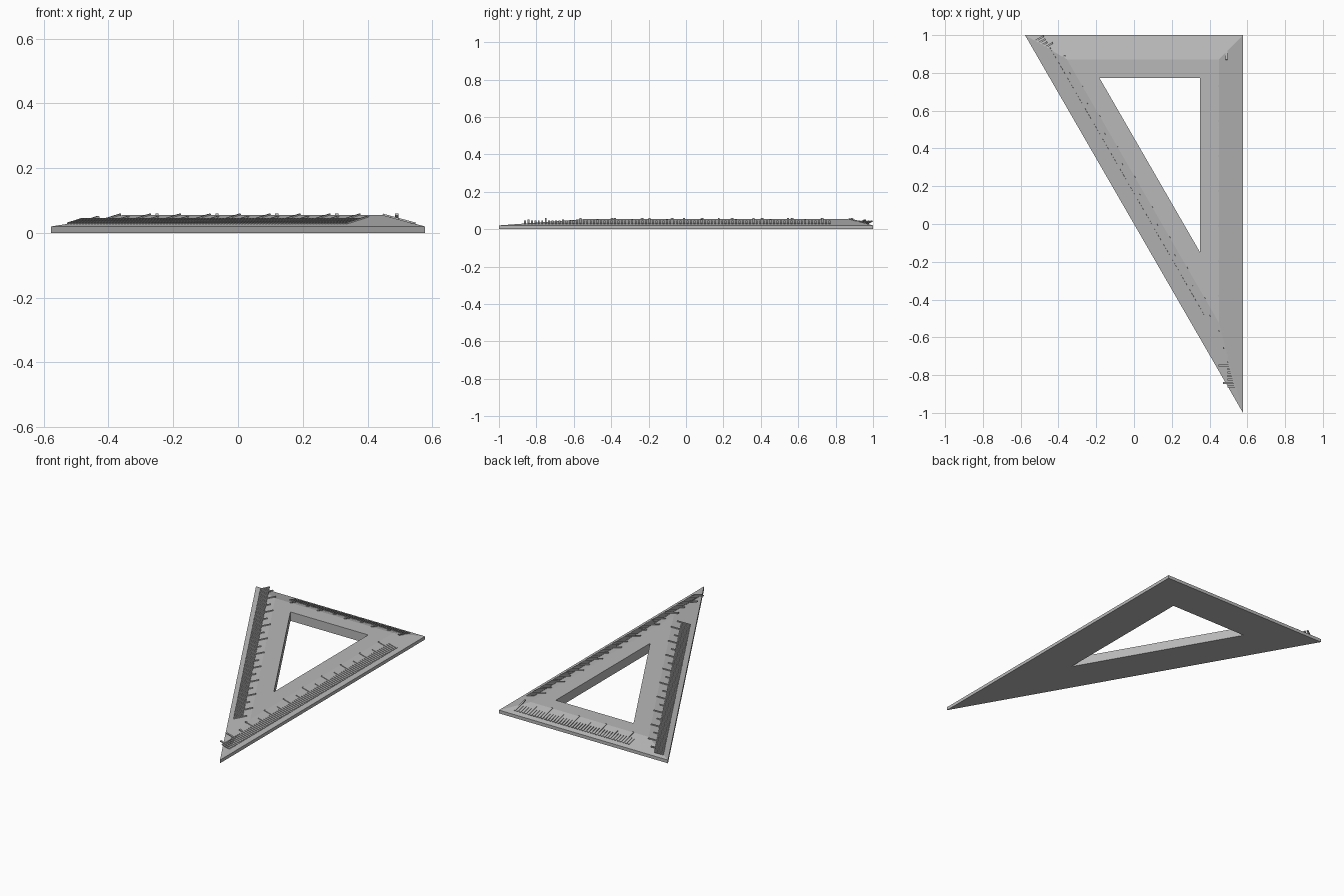
import bpy, bmesh
from mathutils import Vector, Matrix

cube = bpy.data.objects.get("Cube")
if cube:
    bpy.data.objects.remove(cube)

HALF = 0.577             # half of the short leg
RIM, TOP = 0.02, 0.055   # rim height and full thickness
BEVEL, FRAME = 0.128, 0.228   # bevel width and frame width
STEP = 0.0185            # spacing of the graduation

grey = bpy.data.materials.new("plastic_grey")
grey.use_nodes = True
colour = (0.48, 0.48, 0.48, 1)
grey.diffuse_color = colour
grey.node_tree.nodes["Principled BSDF"].inputs["Base Color"].default_value = colour

# Outline corners, counter-clockwise: sharp tip, right angle, far corner
tip, square, far = Vector((HALF, -1, 0)), Vector((HALF, 1, 0)), Vector((-HALF, 1, 0))
corners = [tip, square, far]
inradius = (2 * HALF + 2 - (far - tip).length) / 2
incentre = square - Vector((inradius, inradius, 0))


def finish(bm, name):
    bmesh.ops.recalc_face_normals(bm, faces=bm.faces)
    mesh = bpy.data.meshes.new(name)
    bm.to_mesh(mesh)
    bm.free()
    mesh.materials.append(grey)
    obj = bpy.data.objects.new(name, mesh)
    bpy.context.collection.objects.link(obj)


def ring(bm, inset, z):
    """Triangle moved inwards by an even distance, at height z."""
    k = 1 - inset / inradius
    return [bm.verts.new(incentre + (c - incentre) * k + Vector((0, 0, z))) for c in corners]


# Triangular frame: rim, bevel, flat top, hole walls and underside
bm = bmesh.new()
rings = [ring(bm, *r) for r in
         ((0, 0), (0, RIM), (BEVEL, TOP), (FRAME, TOP), (FRAME, 0))]
for a, b in zip(rings, rings[1:] + rings[:1]):
    for i in range(3):
        j = (i + 1) % 3
        bm.faces.new((a[i], a[j], b[j], b[i]))
finish(bm, "set_square_frame")


def scale_marks(name, start, end, first_long, low, high):
    """Raised marks lying on the bevel of one edge; every tenth is long."""
    along = (end - start).normalized()
    inward = Vector((-along.y, along.x, 0))
    slope = (inward * BEVEL + Vector((0, 0, TOP - RIM))).normalized()
    normal = along.cross(slope)
    bm = bmesh.new()
    for i in range(low, high + 1):
        length = 0.105 if i % 10 == 0 else 0.08 if i % 5 == 0 else 0.055
        centre = (start + along * (first_long + i * STEP) + Vector((0, 0, RIM))
                  + slope * (0.03 + length / 2) + normal * 0.001)
        axes = Matrix((along * 0.01, slope * length, normal * 0.006)).transposed()
        bmesh.ops.create_cube(bm, size=1, matrix=Matrix.Translation(centre) @ axes.to_4x4())
    finish(bm, name)


# Graduations on the three edges
scale_marks("long_leg_marks", tip, square, 1.73, -86, 2)
scale_marks("short_leg_marks", square, far, HALF - 0.49, 0, 42)
scale_marks("slanted_edge_marks", far, tip, 0.387, -18, 75)
